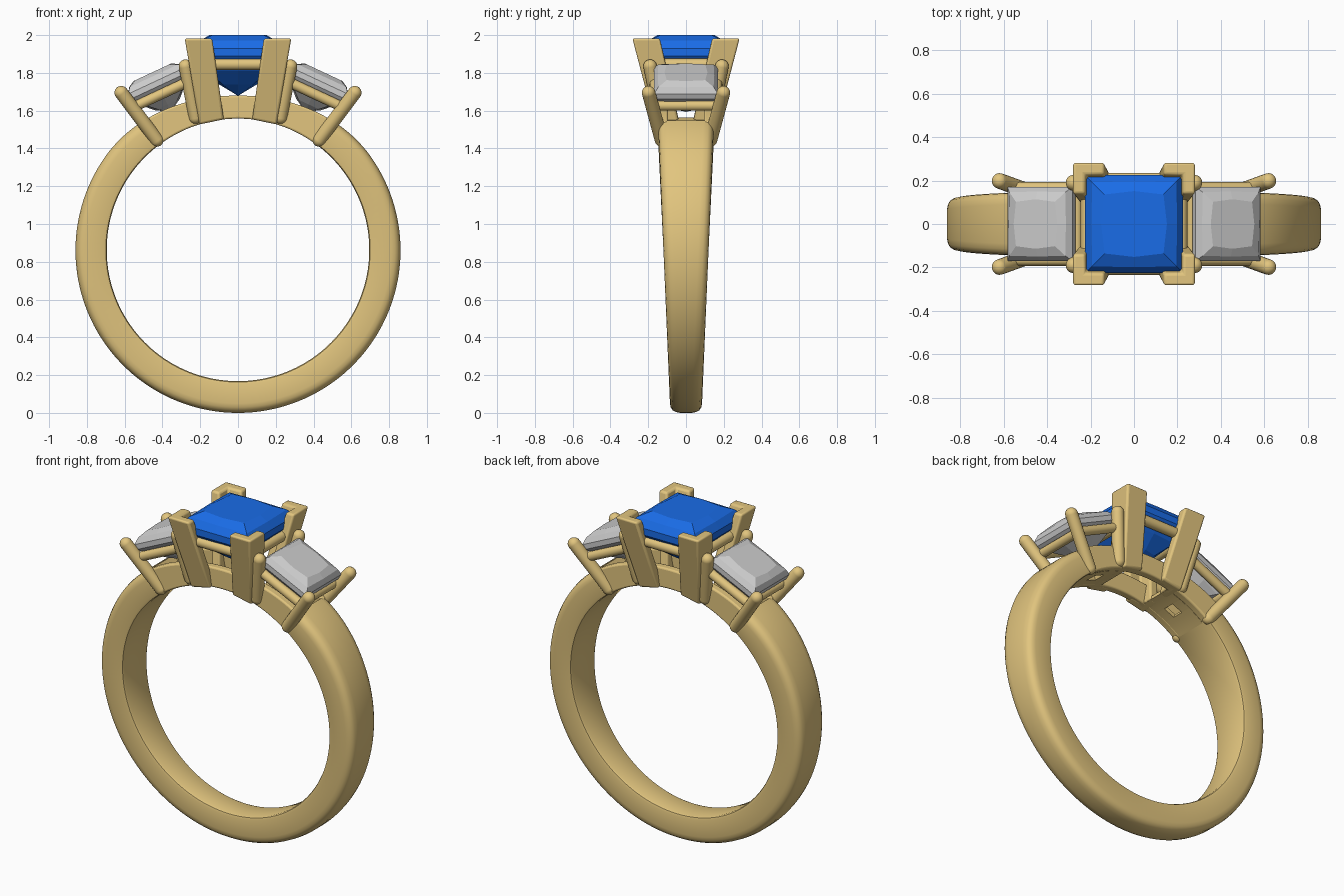
import bpy, bmesh
from math import sin, cos, pi, radians, sqrt
from mathutils import Vector, Matrix

if "Cube" in bpy.data.objects:
    bpy.data.objects.remove(bpy.data.objects["Cube"])

CZ, RI = 0.863, 0.695          # ring centre height, inner radius


def material(name, rgb):
    m = bpy.data.materials.new(name)
    m.diffuse_color = (*rgb, 1)
    m.use_nodes = True
    m.node_tree.nodes["Principled BSDF"].inputs["Base Color"].default_value = m.diffuse_color
    return m


GOLD = material("gold", (0.76, 0.56, 0.21))
BLUE = material("blue_gem", (0.01, 0.15, 0.80))


def finish(bm, name, mat=None, smooth=None, bevel=0):
    bmesh.ops.recalc_face_normals(bm, faces=bm.faces)
    me = bpy.data.meshes.new(name)
    bm.to_mesh(me)
    bm.free()
    ob = bpy.data.objects.new(name, me)
    bpy.context.collection.objects.link(ob)
    if mat:
        me.materials.append(mat)
    if bevel:
        mod = ob.modifiers.new("bevel", "BEVEL")
        mod.width, mod.segments = bevel, 3
    if smooth:
        bpy.ops.object.select_all(action="DESELECT")
        ob.select_set(True)
        bpy.context.view_layer.objects.active = ob
        bpy.ops.object.shade_smooth_by_angle(angle=radians(smooth))
    return ob


def loft(bm, rings):
    """Skin a list of equal closed rings and cap both ends."""
    vs = [[bm.verts.new(p) for p in r] for r in rings]
    n = len(vs[0])
    for a, b in zip(vs, vs[1:]):
        for i in range(n):
            bm.faces.new((a[i], a[(i + 1) % n], b[(i + 1) % n], b[i]))
    bm.faces.new(vs[0])
    bm.faces.new(vs[-1])


def arc(bm, a0, a1, section, steps):
    """Sweep a (y, radius) section round the finger; angles in degrees from the top."""
    rings = []
    for k in range(steps + 1):
        a = radians(a0 + (a1 - a0) * k / steps)
        rings.append([(r * sin(a), y, CZ + r * cos(a)) for y, r in section(a)])
    loft(bm, rings)


def outer(a):
    t = min(1, min(a % (2 * pi), -a % (2 * pi)) / radians(55))
    return 0.817 + 0.041 * t * t * (3 - 2 * t)


def band_section(a):
    ro = outer(a) + 0.005 * (1 - cos(a)) / 2
    w = 0.085 + 0.04 * (CZ + ro * cos(a))
    half = [(w - 0.015, RI), (w - 0.004, RI + 0.005), (w, RI + 0.018), (w, ro - 0.05),
            (w - 0.004, ro - 0.03), (w - 0.014, ro - 0.014), (w - 0.03, ro - 0.005),
            (w - 0.055, ro)]
    return half + [(-y, r) for y, r in reversed(half)]


def box_section(y0, y1, r1=None):
    return lambda a: [(y0, RI), (y1, RI), (y1, r1 or outer(a)), (y0, r1 or outer(a))]


# Tapered shank, open under the stones
bm = bmesh.new()
arc(bm, 36, 324, band_section, 120)
finish(bm, "shank", GOLD, 40)

# Two curved rails and pierced floor across the open top
bm = bmesh.new()
for s in (-1, 1):
    arc(bm, -37, 37, box_section(s * 0.095, s * 0.146), 32)
finish(bm, "top_rails", GOLD, 40, 0.01)
bm = bmesh.new()
for s in (-1, 1):
    arc(bm, s * 13, s * 21, box_section(-0.1, 0.1, 0.72), 5)
    arc(bm, s * 27, s * 37, box_section(-0.1, 0.1, 0.72), 5)
    for y in (-1, 1):
        arc(bm, s * 21, s * 27, box_section(y * 0.035, y * 0.1, 0.72), 4)
finish(bm, "pierced_floor", GOLD, 40)


def gem(name, hx, hy, crown, girdle, depth, matrix, mat=None):
    """Princess cut: rings of corners and edge mid points, (corner, mid, z)."""
    bm = bmesh.new()
    rings = []
    for c, m, z in ((0.60, 0.67, crown), (0.86, 0.88, crown * 0.6), (1, 1, 0),
                    (1, 1, -girdle), (0.70, 0.76, -girdle - depth * 0.38),
                    (0.36, 0.44, -girdle - depth * 0.72), (0.01, 0.01, -girdle - depth)):
        dirs = ((c, 0, c), (c, c, c), (0, c, m), (-1, 1, c), (-1, 0, m), (-1, -1, c),
                (0, -1, m), (1, -1, c))
        signs = ((1, 0), (1, 1), (0, 1), (-1, 1), (-1, 0), (-1, -1), (0, -1), (1, -1))
        rings.append([matrix @ Vector((x * hx * (c if x and y else m),
                                       y * hy * (c if x and y else m), z))
                      for x, y in signs])
    loft(bm, rings)
    return finish(bm, name, mat)


def rod(bm, p, q, r):
    """Round bar with domed ends."""
    p, q = Vector(p), Vector(q)
    rot = (q - p).to_track_quat("Z", "Y").to_matrix().to_4x4()
    bmesh.ops.create_cone(bm, cap_ends=True, segments=20, radius1=r, radius2=r,
                          depth=(q - p).length,
                          matrix=Matrix.Translation((p + q) / 2) @ rot)
    for e in (p, q):
        bmesh.ops.create_uvsphere(bm, u_segments=20, v_segments=12, radius=r,
                                  matrix=Matrix.Translation(e) @ rot)


def frame(name, hx, hy, r, matrix):
    """Rectangular seat rail of round bars."""
    bm = bmesh.new()
    c = [matrix @ Vector((x * hx, y * hy, 0)) for x, y in ((1, 1), (-1, 1), (-1, -1), (1, -1))]
    for i in range(4):
        rod(bm, c[i], c[(i + 1) % 4], r)
    finish(bm, name, GOLD, 40)


# Centre stone and its seat
gem("centre_stone", 0.226, 0.226, 0.07, 0.04, 0.21, Matrix.Translation((0, 0, 1.93)), BLUE)
frame("centre_seat", 0.215, 0.205, 0.03, Matrix.Translation((0, 0, 1.845)))


# L-shaped corner prongs leaning outwards
def ell(cx, cy, arm, t, sx, sy, z=None):
    pts = [(cx, cy), (cx - arm, cy), (cx - arm, cy - t), (cx - t, cy - t),
           (cx - t, cy - arm), (cx, cy - arm)]
    return [(sx * x, sy * y, z or CZ + sqrt(RI ** 2 - x * x)) for x, y in pts]


for sx, sy, label in ((1, -1, "front_right"), (-1, -1, "front_left"),
                      (1, 1, "back_right"), (-1, 1, "back_left")):
    bm = bmesh.new()
    loft(bm, [ell(0.205, 0.165, 0.13, 0.055, sx, sy),
              ell(0.282, 0.284, 0.145, 0.057, sx, sy, 1.983)])
    finish(bm, "centre_prong_" + label, GOLD, 40, 0.012)

# Tilted side stones with seats and round prongs
for s, label in ((1, "right"), (-1, "left")):
    tilt = Matrix.Translation((s * 0.432, 0, 1.758)) @ Matrix.Rotation(s * radians(25), 4, "Y")
    gem("side_stone_" + label, 0.165, 0.17, 0.05, 0.03, 0.15, tilt)
    frame("side_seat_" + label, 0.15, 0.165, 0.027,
          tilt @ Matrix.Translation((0, 0, -0.075)))
    bm = bmesh.new()
    for y in (-1, 1):
        rod(bm, (s * 0.43, y * 0.13, 1.445), (s * 0.618, y * 0.198, 1.695), 0.036)
        rod(bm, (s * 0.225, y * 0.135, 1.565), (s * 0.278, y * 0.19, 1.835), 0.036)
    finish(bm, "side_prongs_" + label, GOLD, 40)
